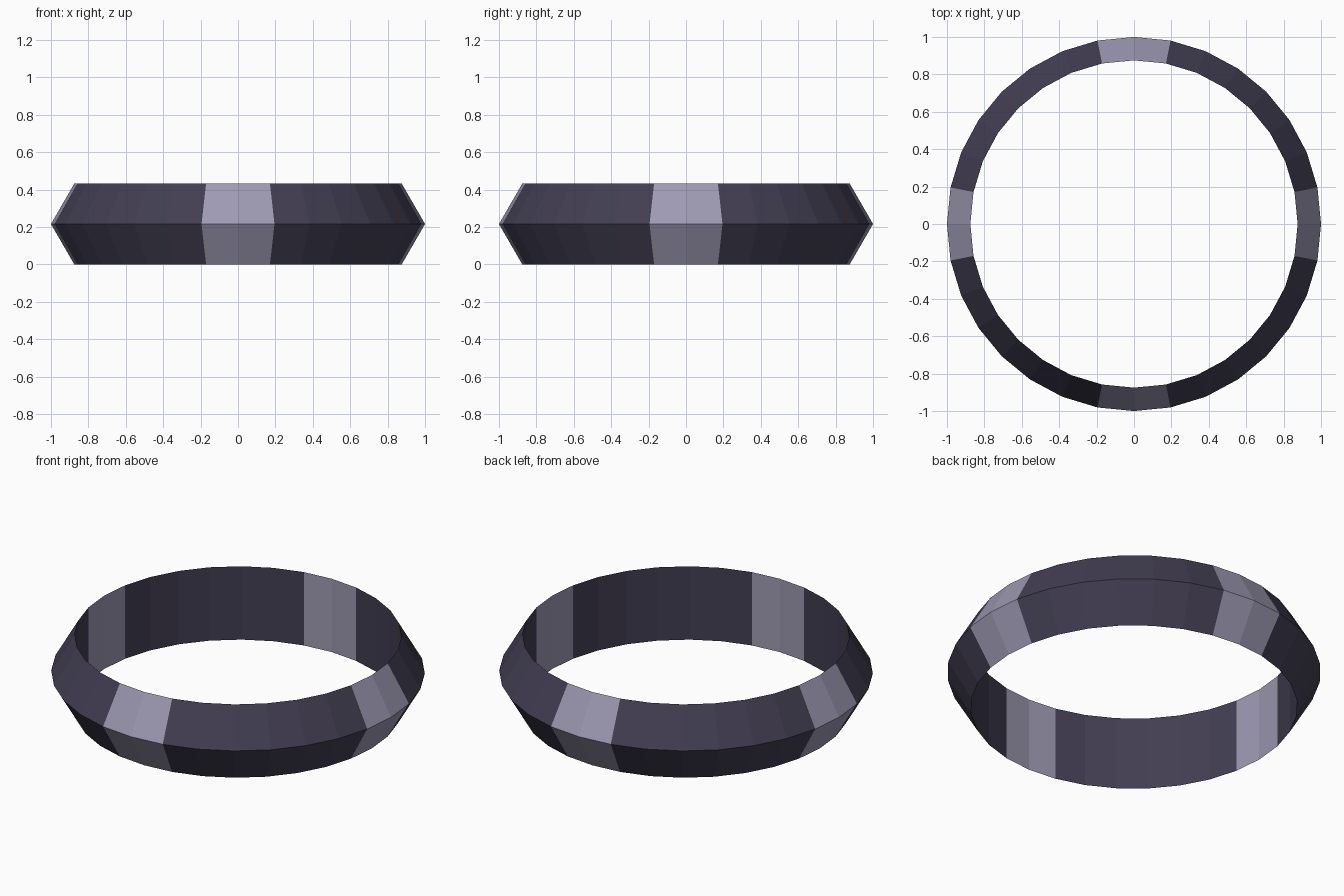
import bpy, bmesh
from math import cos, sin, tau, radians

if "Cube" in bpy.data.objects:
    bpy.data.objects.remove(bpy.data.objects["Cube"])

SEGMENTS = 32
RADIUS, TUBE = 0.75, 0.25
HALF = TUBE * sin(radians(60))


def material(name, rgb):
    mat = bpy.data.materials.new(name)
    mat.diffuse_color = (*rgb, 1)
    mat.use_nodes = True
    mat.node_tree.nodes["Principled BSDF"].inputs["Base Color"].default_value = mat.diffuse_color
    return mat


# Cross-section (radius, height): ridged outside, straight inner wall
profile = [(RADIUS + TUBE / 2, 0),
           (RADIUS + TUBE, HALF),
           (RADIUS + TUBE / 2, 2 * HALF)]

# Sweep the section around z
bm = bmesh.new()
rings = []
for i in range(SEGMENTS):
    a = tau * i / SEGMENTS
    rings.append([bm.verts.new((r * cos(a), r * sin(a), z)) for r, z in profile])

for i in range(SEGMENTS):
    here, there = rings[i], rings[(i + 1) % SEGMENTS]
    for j in range(3):
        k = (j + 1) % 3
        face = bm.faces.new((here[j], there[j], there[k], here[k]))
        # Pale bands: the two segments around each axis
        face.material_index = 1 if i % 8 in (0, 7) else 0

bmesh.ops.recalc_face_normals(bm, faces=bm.faces)
mesh = bpy.data.meshes.new("ring")
bm.to_mesh(mesh)
bm.free()
mesh.materials.append(material("dark_metal", (0.055, 0.048, 0.085)))
mesh.materials.append(material("pale_band", (0.34, 0.32, 0.45)))
bpy.context.collection.objects.link(bpy.data.objects.new("ring", mesh))
